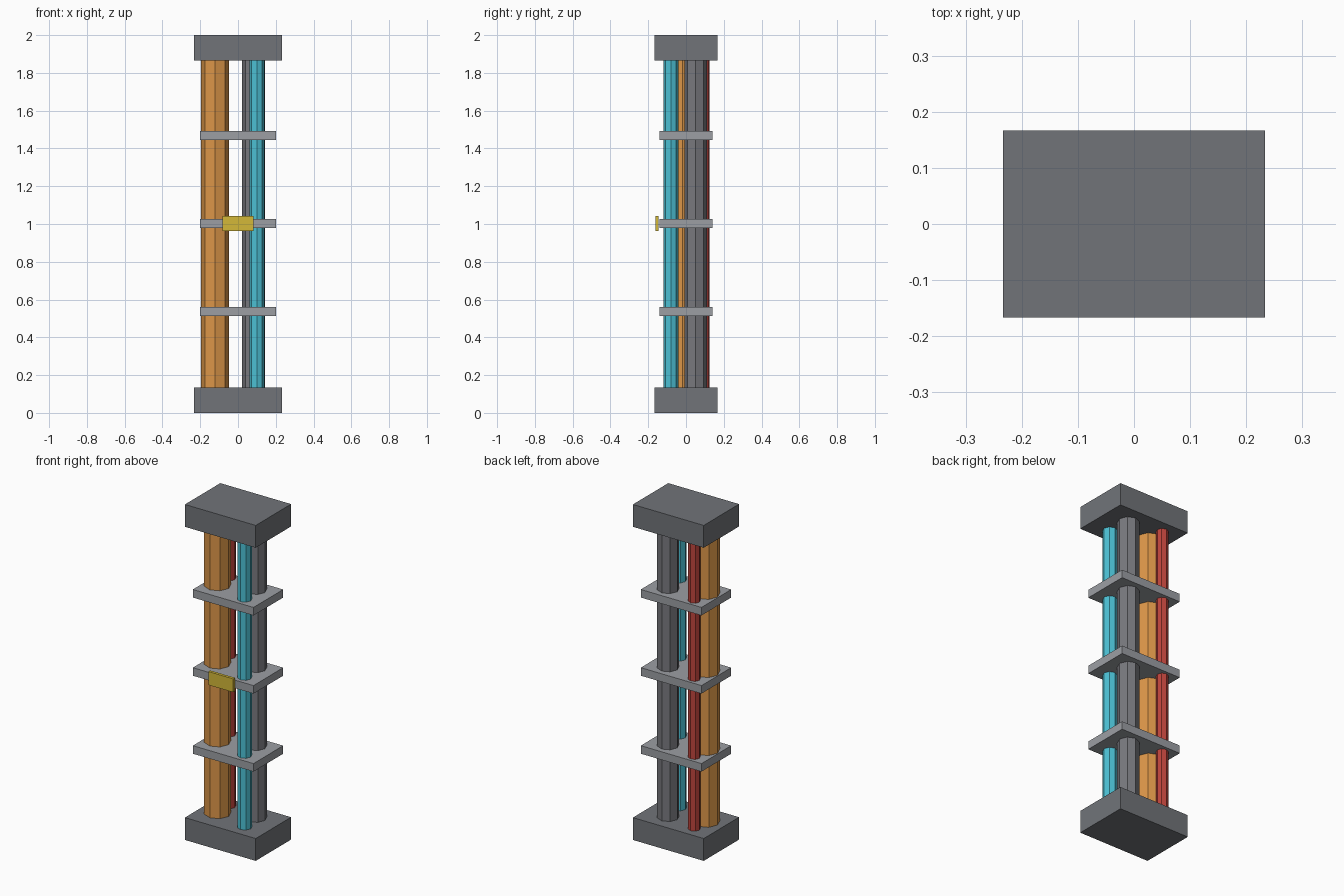
import bpy
import math

if "Cube" in bpy.data.objects:
    bpy.data.objects.remove(bpy.data.objects["Cube"])


def material(name, rgb):
    """Flat colour from sRGB bytes, stored as linear values."""
    lin = [((c / 255 + 0.055) / 1.055) ** 2.4 for c in rgb]
    m = bpy.data.materials.new(name)
    m.diffuse_color = (*lin, 1)
    m.use_nodes = True
    m.node_tree.nodes["Principled BSDF"].inputs["Base Color"].default_value = m.diffuse_color
    return m


DARK = material("dark_grey", (113, 116, 121))
PIPE = material("pipe_grey", (120, 121, 126))
LIGHT = material("light_grey", (156, 159, 164))
ORANGE = material("orange", (220, 150, 72))
CYAN = material("cyan", (76, 192, 212))
RED = material("red", (190, 68, 60))
YELLOW = material("yellow", (212, 185, 56))


def box(name, size, loc, mat):
    bpy.ops.mesh.primitive_cube_add(size=1, location=loc)
    o = bpy.context.object
    o.name = name
    o.scale = size
    bpy.ops.object.transform_apply(location=False, rotation=False, scale=True)
    o.data.materials.append(mat)


def pipe(name, x, y, r, mat):
    # eight-sided pipe running between the end blocks, corners on the axes
    bpy.ops.mesh.primitive_cylinder_add(vertices=8, radius=r, depth=2 - 2 * 0.133,
                                        location=(x, y, 1))
    o = bpy.context.object
    o.name = name
    o.data.materials.append(mat)


# End blocks
for name, z in (("bottom_block", 0.0667), ("top_block", 1.9333)):
    box(name, (0.467, 0.333, 0.1333), (0, 0, z), DARK)

# Clamp plates
for name, z in (("lower_clamp", 0.537), ("middle_clamp", 1.002), ("upper_clamp", 1.468)):
    box(name, (0.4, 0.28, 0.048), (0, 0, z), LIGHT)

# Pipe bundle
pipe("orange_pipe", -0.122, -0.018, 0.0735, ORANGE)
pipe("cyan_pipe", 0.1, -0.08, 0.04, CYAN)
pipe("grey_pipe", 0.082, 0.051, 0.06, PIPE)
pipe("red_pipe", -0.119, 0.092, 0.0333, RED)

# Label plate on the front of the middle clamp
box("label_plate", (0.163, 0.017, 0.08), (0, -0.154, 1.003), YELLOW)
